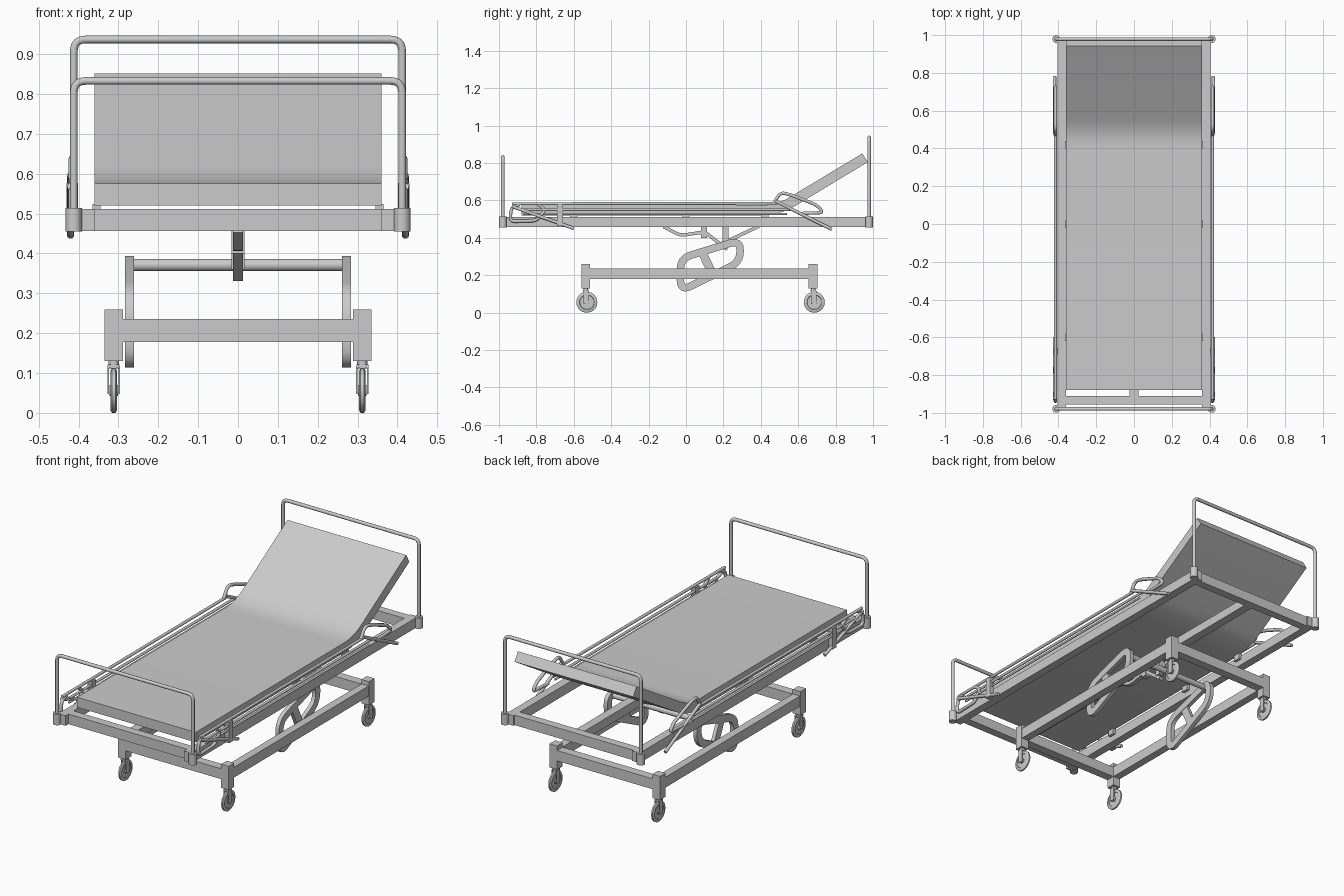
import bpy, bmesh, math
from mathutils import Vector as V

if "Cube" in bpy.data.objects:
    bpy.data.objects.remove(bpy.data.objects["Cube"])


def finish(name, bm, angle=35):
    bmesh.ops.recalc_face_normals(bm, faces=bm.faces)
    me = bpy.data.meshes.new(name)
    bm.to_mesh(me)
    bm.free()
    ob = bpy.data.objects.new(name, me)
    bpy.context.collection.objects.link(ob)
    smooth(ob, angle)
    return ob


def smooth(ob, angle=35):
    bpy.ops.object.select_all(action='DESELECT')
    ob.select_set(True)
    bpy.context.view_layer.objects.active = ob
    bpy.ops.object.shade_smooth_by_angle(angle=math.radians(angle))


def box(name, x, y, z):
    """Box from (min, max) pairs."""
    bm = bmesh.new()
    bmesh.ops.create_cube(bm, size=1)
    for v in bm.verts:
        v.co = V([(a + b) / 2 + c * abs(b - a) for (a, b), c in zip((x, y, z), v.co)])
    return finish(name, bm)


def fillet(pts, r, closed=False, n=6):
    """Round the corners of a path."""
    pts = [V(p) for p in pts]
    out = []
    for i, p in enumerate(pts):
        if not closed and i in (0, len(pts) - 1):
            out.append(p)
            continue
        a, b = pts[i - 1], pts[(i + 1) % len(pts)]
        s = p + (a - p).normalized() * min(r, (a - p).length * 0.45)
        e = p + (b - p).normalized() * min(r, (b - p).length * 0.45)
        for k in range(n + 1):
            t = k / n
            out.append(s * (1 - t) ** 2 + p * 2 * t * (1 - t) + e * t * t)
    return out


def tube(name, pts, r, bend=0.03):
    cu = bpy.data.curves.new(name, 'CURVE')
    cu.dimensions = '3D'
    cu.bevel_depth, cu.bevel_resolution, cu.use_fill_caps = r, 3, True
    path = fillet(pts, bend)
    sp = cu.splines.new('POLY')
    sp.points.add(len(path) - 1)
    for q, p in zip(sp.points, path):
        q.co = (*p, 1)
    ob = bpy.data.objects.new(name, cu)
    bpy.context.collection.objects.link(ob)
    bpy.ops.object.select_all(action='DESELECT')
    ob.select_set(True)
    bpy.context.view_layer.objects.active = ob
    bpy.ops.object.convert(target='MESH')
    smooth(bpy.context.object, 50)


def band(name, x, yz, thick, width, bend=0.03, closed=False):
    """Rectangular strip swept along a path in the side (y, z) plane."""
    path = fillet([(0, *p) for p in yz], bend, closed)
    bm = bmesh.new()
    rings = []
    n = len(path)
    for i, p in enumerate(path):
        a = path[i - 1] if closed or i else p
        b = path[(i + 1) % n] if closed or i < n - 1 else p
        t = (b - a).normalized()
        nrm = V((0, -t.z, t.y)) * thick / 2
        rings.append([bm.verts.new(p + nrm * s + V((x + q * width / 2, 0, 0)))
                      for s, q in ((1, -1), (1, 1), (-1, 1), (-1, -1))])
    for i in range(n if closed else n - 1):
        a, b = rings[i], rings[(i + 1) % n]
        for k in range(4):
            bm.faces.new((a[k], a[(k + 1) % 4], b[(k + 1) % 4], b[k]))
    if not closed:
        bm.faces.new(rings[0])
        bm.faces.new(rings[-1])
    return finish(name, bm)


def wheel(name, x, y, z):
    """Lathed wheel: rounded tyre, recessed disc and hub."""
    bm = bmesh.new()
    prof = [(0, -.011), (.014, -.011), (.014, -.004), (.038, -.004), (.040, -.008), (.050, -.008),
            (.056, -.004), (.056, .004), (.050, .008), (.040, .008), (.038, .004), (.014, .004),
            (.014, .011), (0, .011)]
    vs = [bm.verts.new((x + w, y, z + r)) for r, w in prof]
    es = [bm.edges.new(p) for p in zip(vs, vs[1:])]
    bmesh.ops.spin(bm, geom=vs + es, cent=(x, y, z), axis=(1, 0, 0),
                   angle=math.tau, steps=28, use_duplicate=False)
    bmesh.ops.remove_doubles(bm, verts=bm.verts, dist=1e-5)
    finish(name, bm, 45)


# mattress with raised head section
band('mattress', 0, [(-.88, .548), (.493, .548), (.957, .828)], .055, .72, .09)

# upper frame
FZ = (.457, .512)
for y0, y1, n in ((-.955, -.91, 'foot'), (.925, .97, 'head')):
    box(n + '_crossbar', (-.40, .40), (y0, y1), FZ)
box('centre_beam', (-.024, .024), (-.92, .94), (.457, .505))

# head and foot hoops
for n, y, top in (('head_hoop', .979, .937), ('foot_hoop', -.979, .833)):
    tube(n, [(-.412, y, .5), (-.412, y, top), (.412, y, top), (.412, y, .5)], .0095)

# lower frame crossbars
for n, y in (('base_foot_crossbar', -.536), ('base_head_crossbar', .68)):
    box(n, (-.30, .30), (y - .024, y + .024), (.178, .235))

# lifting mechanism on the centre line
tube('lift_cross_tube', [(-.27, .25, .371), (.27, .25, .371)], .016)
band('lift_crank', 0, [(-.12, .46), (-.03, .412), (.10, .432), (.22, .338)], .018, .024)
band('lift_arm', 0, [(.39, .462), (.215, .38), (.19, .37)], .018, .024)
for y in (.095, .21):
    box('lift_bracket', (-.016, .016), (y - .016, y + .016), (.40 if y < .2 else .36, .462))

for s, side in ((-1, 'left'), (1, 'right')):
    # upper frame sides and corner posts
    box(side + '_beam', sorted((s * .36, s * .405)), (-.98, .98), FZ)
    for y in (-.979, .979):
        tube(side + '_corner_post', [(s * .412, y, .455), (s * .412, y, .514)], .021)
    # base rails, caster housings, forks and wheels
    box(side + '_base_rail', sorted((s * .29, s * .333)), (-.53, .68), (.179, .236))
    for y in (-.536, .68):
        box(side + '_caster_housing', sorted((s * .289, s * .335)), (y - .024, y + .024), (.13, .26))
        tube(side + '_caster_stem', [(s * .312, y, .112), (s * .312, y, .135)], .013)
        box(side + '_fork_crown', sorted((s * .297, s * .327)), (y - .014, y + .016), (.113, .122))
        for d in (-.0135, .0135):
            x = s * .312 + d
            box(side + '_fork_plate', (x - .002, x + .002), (y - .012, y + .018), (.047, .118))
        wheel(side + '_wheel', s * .312, y + .006, .056)
    # lifting frames
    band(side + '_lift_frame', s * .272,
         [(-.03, .29), (.29, .388), (.288, .27), (-.03, .115)], .04, .022, .06, True)
    band(side + '_lift_strut', s * .272, [(.085, .325), (.145, .20)], .045, .02)
    # folded side rail
    X = s * .416

    def rail(n, pts, r=.008, bend=.025, dx=0):
        tube(side + '_' + n, [(X + s * dx, y, z) for y, z in pts], r, bend)
    rail('rail_top', [(-.93, .582), (.49, .585)])
    rail('rail_middle', [(-.87, .551), (.56, .551)], .0075)
    rail('rail_lower', [(-.87, .528), (.54, .528)], .006)
    rail('rail_head_handle', [(.47, .585), (.505, .643), (.56, .63), (.70, .575), (.735, .535), (.60, .53)], .009)
    rail('rail_head_arm', [(.48, .596), (.78, .445)], .009, dx=.004)
    rail('rail_foot_handle', [(-.89, .578), (-.935, .56), (-.94, .488), (-.80, .492), (-.75, .55), (-.79, .578)], .009)
    rail('rail_foot_arm', [(-.93, .568), (-.60, .45)], .009, dx=.004)
    box(side + '_rail_bracket', sorted((s * .402, s * .43)), (-.69, -.657), (.462, .577))
    # mattress supports on the frame
    for y in (-.6, 0, .42):
        box(side + '_mattress_rest', sorted((s * .345, s * .365)), (y - .02, y + .02), (.49, .524))
